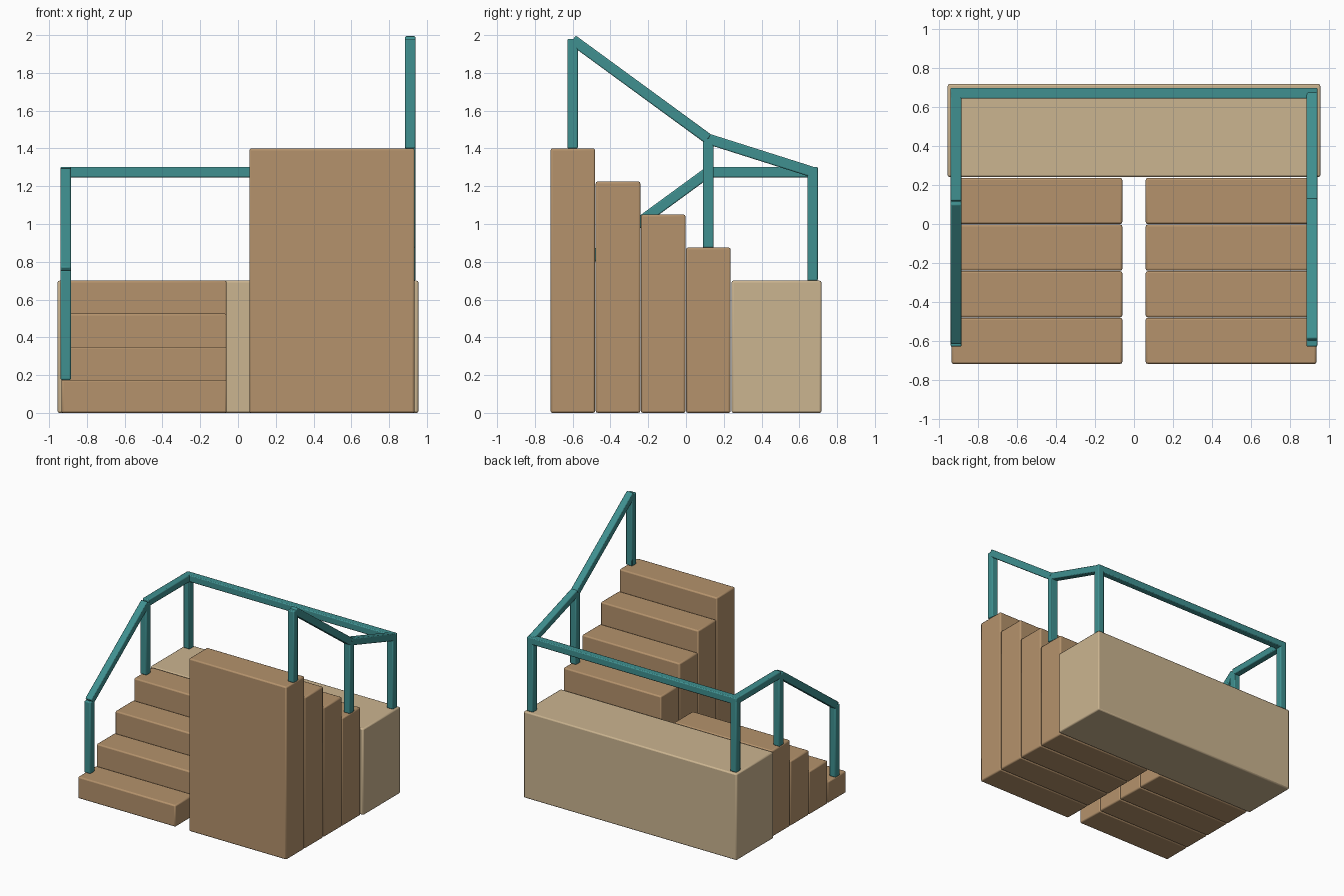
import bpy
from mathutils import Vector

if "Cube" in bpy.data.objects:
    bpy.data.objects.remove(bpy.data.objects["Cube"])

PITCH = 0.239      # tread depth
RISE = 0.175
FRONT = -0.717
RAIL_H = 0.575
BAR = 0.056
RAIL_X = 0.912


def material(name, color):
    m = bpy.data.materials.new(name)
    m.diffuse_color = (*color, 1)
    m.use_nodes = True
    m.node_tree.nodes["Principled BSDF"].inputs["Base Color"].default_value = m.diffuse_color
    return m


WOOD = material("tread_brown", (0.46, 0.29, 0.15))
SAND = material("landing_tan", (0.60, 0.46, 0.28))
TEAL = material("rail_teal", (0.05, 0.28, 0.28))


def finish(ob, name, mat, bevel):
    ob.name = name
    ob.data.materials.append(mat)
    b = ob.modifiers.new("soft_edges", 'BEVEL')
    b.width = bevel
    b.segments = 2
    bpy.ops.object.shade_smooth_by_angle()


def box(name, lo, hi, mat, bevel=0.01):
    lo, hi = Vector(lo), Vector(hi)
    bpy.ops.mesh.primitive_cube_add(size=1, location=(lo + hi) / 2)
    ob = bpy.context.object
    ob.scale = hi - lo
    bpy.ops.object.transform_apply(location=False, rotation=False, scale=True)
    finish(ob, name, mat, bevel)


def bar(name, a, b):
    """Square bar running between two points."""
    a, b = Vector(a), Vector(b)
    d = b - a
    rot = d.to_track_quat('Z', 'Y').to_euler()
    bpy.ops.mesh.primitive_cube_add(size=1, location=(a + b) / 2, rotation=rot)
    ob = bpy.context.object
    ob.scale = (BAR, BAR, d.length)
    bpy.ops.object.transform_apply(location=False, rotation=False, scale=True)
    finish(ob, name, TEAL, 0.007)


# Half landing across the back
box("landing", (-0.955, 0.241, 0), (0.955, 0.717, 4 * RISE), SAND)

# Two solid flights: left climbs to the landing, right climbs back to the front
for i in range(4):
    y0 = FRONT + i * PITCH
    y1 = y0 + PITCH - 0.003
    box(f"lower_step_{i + 1}", (-0.935, y0, 0), (-0.06, y1, RISE * (i + 1)), WOOD)
    box(f"upper_step_{i + 1}", (0.06, y0, 0), (0.935, y1, RISE * (8 - i)), WOOD)

# Posts and handrails on each outer side
Y = (-0.6, 0.118, 0.67)
for side, x, floors in (("left", -RAIL_X, (RISE, 4 * RISE, 4 * RISE)),
                        ("right", RAIL_X, (8 * RISE, 5 * RISE, 4 * RISE))):
    tops = [(x, y, z + RAIL_H) for y, z in zip(Y, floors)]
    for label, y, z, top in zip(("front", "middle", "back"), Y, floors, tops):
        bar(f"{side}_{label}_post", (x, y, z), (x, y, z + RAIL_H + 0.005))
    bar(f"{side}_sloped_rail", tops[0], tops[1])
    bar(f"{side}_landing_rail", tops[1], tops[2])

# Rail along the back of the landing
zb = 4 * RISE + RAIL_H
bar("back_rail", (-RAIL_X - BAR / 2, Y[2], zb), (RAIL_X + BAR / 2, Y[2], zb))
